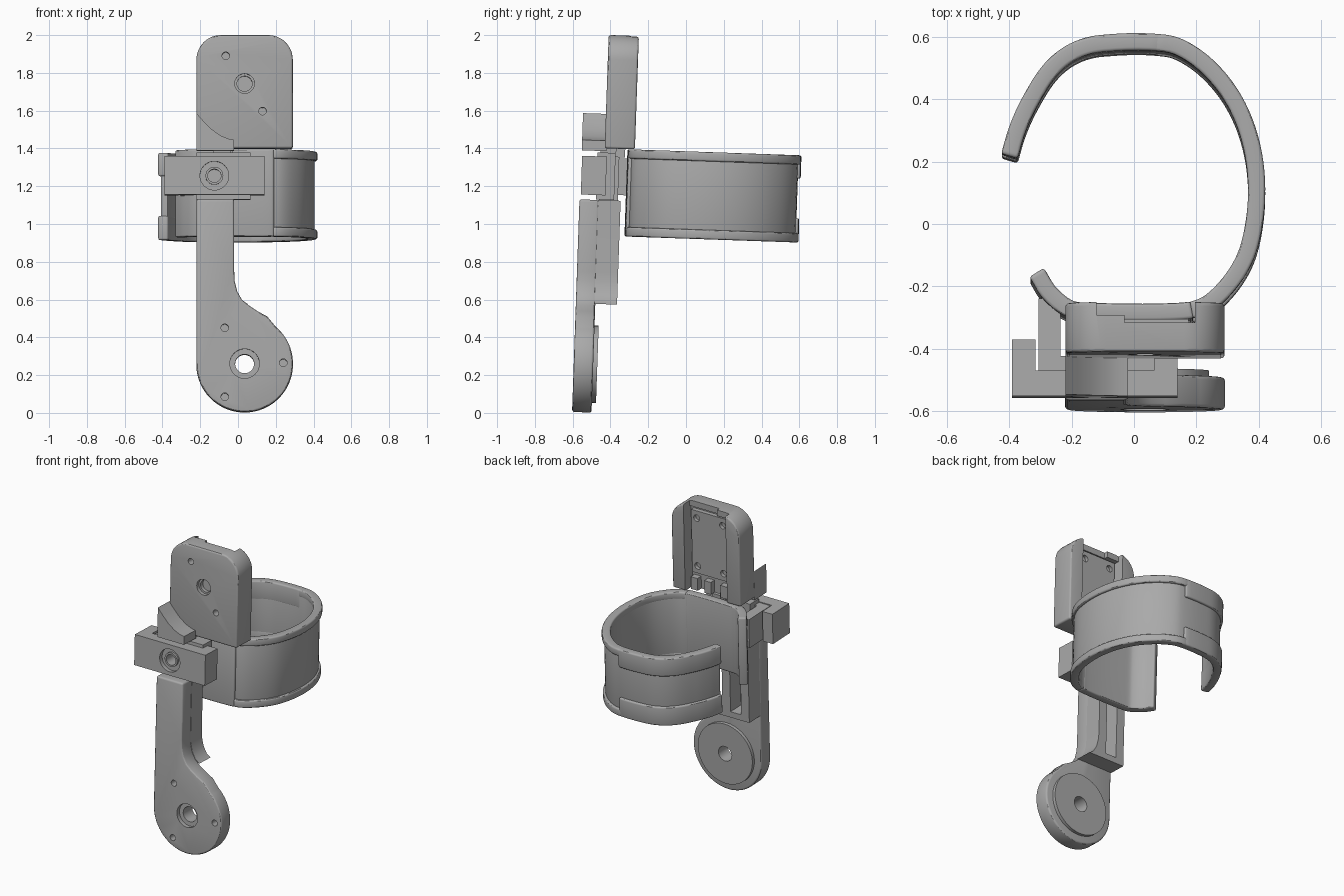
import bpy, bmesh, math
from mathutils import Matrix, Vector

old = bpy.data.objects.get("Cube")
if old:
    bpy.data.objects.remove(old, do_unlink=True)

grey = bpy.data.materials.new("grey plastic")
grey.use_nodes = True
grey.diffuse_color = (0.4, 0.4, 0.4, 1)
grey.node_tree.nodes["Principled BSDF"].inputs["Base Color"].default_value = (0.4, 0.4, 0.4, 1)
LEAN = Matrix.Rotation(math.radians(-2), 4, "X")
parts = []


def finish(name, bm):
    bmesh.ops.recalc_face_normals(bm, faces=bm.faces)
    me = bpy.data.meshes.new(name)
    bm.to_mesh(me)
    bm.free()
    me.materials.append(grey)
    ob = bpy.data.objects.new(name, me)
    bpy.context.scene.collection.objects.link(ob)
    parts.append(ob)
    return ob


def bake(ob):
    bpy.context.view_layer.update()
    ev = ob.evaluated_get(bpy.context.evaluated_depsgraph_get())
    me = bpy.data.meshes.new_from_object(ev)
    ob.modifiers.clear()
    ob.data = me


def bevel(ob, width):
    mod = ob.modifiers.new("Bevel", "BEVEL")
    mod.width, mod.segments = width, 3
    mod.limit_method, mod.angle_limit = "ANGLE", math.radians(50)
    bake(ob)
    return ob


def prism(name, pts, y0, y1, round_edge=0):
    """Extrude an x-z outline from y0 to y1."""
    bm = bmesh.new()
    face = bm.faces.new([bm.verts.new((x, y0, z)) for x, z in pts])
    ext = bmesh.ops.extrude_face_region(bm, geom=[face])
    bmesh.ops.translate(bm, vec=(0, y1 - y0, 0),
                        verts=[v for v in ext["geom"] if isinstance(v, bmesh.types.BMVert)])
    ob = finish(name, bm)
    return bevel(ob, round_edge) if round_edge else ob


def box(name, x0, x1, y0, y1, z0, z1):
    return prism(name, [(x0, z0), (x1, z0), (x1, z1), (x0, z1)], y0, y1)


def arc(cx, cz, r, a0, a1, n):
    angs = [math.radians(a0 + (a1 - a0) * i / n) for i in range(n + 1)]
    return [(cx + r * math.cos(a), cz + r * math.sin(a)) for a in angs]


def rod(name, x, z, r, y0, y1):
    return prism(name, arc(x, z, r, 0, 360, 40)[:-1], y0, y1)


def cut(ob, *cutters):
    for c in cutters:
        mod = ob.modifiers.new("Cut", "BOOLEAN")
        mod.operation, mod.solver, mod.object = "DIFFERENCE", "EXACT", c
        bake(ob)
        parts.remove(c)
        bpy.data.objects.remove(c, do_unlink=True)


# Lower arm: round motor end blending into a straight bar
CX, CZ = 0.035, 0.24
flare = [(0.02, 0.58), (-0.005, 0.625), (-0.018, 0.68), (-0.02, 0.73), (-0.02, 1.11), (-0.22, 1.11)]
arm = prism("lower_arm", arc(CX, CZ, 0.256, 180, 410, 60)
            + [(0.155, 0.49), (0.1, 0.52), (0.055, 0.55)] + flare, -0.603, -0.5, 0.012)
small_holes = [(-0.07, 0.43), (-0.07, 0.065), (0.24, 0.245)]
pad = rod("bearing_pad", CX, CZ, 0.205, -0.51, -0.478)
for ob in (arm, pad):
    cut(ob, rod("bore", CX, CZ, 0.05, -0.7, -0.4))
cut(arm, rod("counterbore", CX, CZ, 0.078, -0.7, -0.575),
    *[rod("screw", x, z, 0.02, -0.7, -0.52) for x, z in small_holes])

# Thick channel behind the straight bar
channel = prism("arm_channel", [(-0.22, 0.56), (0.05, 0.56)] + flare, -0.505, -0.385)
cut(channel, box("groove", -0.16, -0.08, -0.495, -0.3, 0.6, 1.3))

# Slide plate and clamp block
slide = box("slide_plate", -0.22, 0.065, -0.516, -0.42, 1.113, 1.362)
tongue = box("arm_tongue", -0.13, -0.04, -0.5, -0.4, 1.05, 1.41)
leg = box("band_leg", -0.305, -0.235, -0.516, -0.285, 1.14, 1.335)
bridge = box("leg_bridge", -0.24, -0.2, -0.516, -0.47, 1.14, 1.335)
clamp = box("clamp_bar", -0.39, 0.14, -0.597, -0.516, 1.136, 1.341)
for ob in (clamp, slide, tongue):
    cut(ob, rod("bolt_bore", -0.125, 1.236, 0.037, -0.7, -0.45))
cut(clamp, rod("bolt_sink", -0.125, 1.236, 0.076, -0.7, -0.57))
rim = rod("bolt_collar", -0.125, 1.236, 0.047, -0.585, -0.53)
cut(rim, rod("collar_bore", -0.125, 1.236, 0.035, -0.7, -0.4))
box("clamp_prong_right", -0.39, -0.315, -0.52, -0.416, 1.136, 1.341)
box("clamp_prong_left", 0.065, 0.14, -0.52, -0.466, 1.136, 1.341)

# Upper head: rounded housing with an open pocket at the back
outline = [(-0.22, 1.385), (0.29, 1.385)] + arc(0.16, 1.855, 0.13, 0, 90, 12) \
    + arc(-0.09, 1.855, 0.13, 90, 180, 12)
head = prism("head_housing", outline, -0.479, -0.319, 0.012)
cut(head, box("pocket", -0.12, 0.195, -0.4, -0.2, 1.3, 1.945),
    box("top_slot", -0.12, 0.195, -0.36, -0.2, 1.9, 2.2),
    box("top_notch", -0.03, 0.195, -0.385, -0.2, 1.93, 2.2),
    rod("axle_sink", CX, 1.728, 0.052, -0.6, -0.455),
    rod("axle", CX, 1.728, 0.04, -0.6, -0.43),
    *[rod("screw", x, z, 0.02, -0.6, -0.39) for x, z in ((-0.065, 1.875), (0.13, 1.582))])
plate = box("pocket_plate", -0.1, 0.175, -0.41, -0.372, 1.5, 1.93)
cut(plate, *[rod("plate_screw", x, z, 0.022, -0.395, -0.3)
             for x in (-0.06, 0.135) for z in (1.55, 1.88)])
for i, x in enumerate((-0.09, 0.03, 0.13)):
    box("pocket_post_%d" % (i + 1), x, x + 0.05, -0.41, -0.36, 1.386, 1.47)
box("head_stem", -0.07, -0.03, -0.42, -0.37, 1.34, 1.45)

# Curved gusset at the front of the head
prism("head_gusset", [(-0.22, 1.37), (-0.02, 1.37), (-0.02, 1.425)]
      + [(-0.05, 1.431), (-0.09, 1.447), (-0.14, 1.482), (-0.18, 1.522), (-0.22, 1.567)], -0.6, -0.47)

# Open arm band: outer outline swept as layered strips
ring = [(-0.335, -0.17), (-0.29, -0.24), (-0.22, -0.295), (-0.15, -0.307), (0.15, -0.307),
        (0.24, -0.285), (0.32, -0.215), (0.38, -0.12), (0.41, -0.01), (0.42, 0.12),
        (0.405, 0.25), (0.365, 0.37), (0.3, 0.475), (0.21, 0.56), (0.11, 0.605),
        (-0.11, 0.605), (-0.21, 0.575), (-0.29, 0.51), (-0.36, 0.4), (-0.4, 0.31), (-0.425, 0.225)]
ring = [Vector((x, y - 0.048)) for x, y in ring]


def on_ring(t):
    i = min(int(t), len(ring) - 2)
    f = t - i
    p0, p1, p2, p3 = [ring[max(0, min(len(ring) - 1, i + k))] for k in (-1, 0, 1, 2)]
    # tangents scaled to the segment keep the straight runs flat
    seg = (p2 - p1).length
    m1, m2 = (p2 - p0).normalized() * seg, (p3 - p1).normalized() * seg
    a, b = f * f * (3 - 2 * f), f * (1 - f)
    pos = p1 * (1 - a) + p2 * a + m1 * b * (1 - f) - m2 * b * f
    return pos


def strip(name, t0, t1, inner, outer, z0, z1, round_edge=0.01):
    bm = bmesh.new()
    n = int((t1 - t0) * 6)
    rows = []
    for k in range(n + 1):
        t = t0 + (t1 - t0) * k / n
        p = on_ring(t)
        d = (on_ring(min(t + 0.02, 20)) - on_ring(max(t - 0.02, 0))).normalized()
        out = Vector((d.y, -d.x))
        q0, q1 = p + out * inner, p + out * outer
        rows.append([bm.verts.new((q.x, q.y, z)) for q, z in ((q0, z0), (q1, z0), (q1, z1), (q0, z1))])
    for a, b in zip(rows, rows[1:]):
        for j in range(4):
            bm.faces.new((a[j], a[j - 1], b[j - 1], b[j]))
    bm.faces.new(rows[0])
    bm.faces.new(rows[-1])
    return bevel(finish(name, bm), round_edge)


LOW, TOP = 0.922, 1.384
strip("band_wall", 0.05, 19.95, -0.054, -0.015, LOW + 0.01, TOP - 0.01, 0.004)
strip("band_front_pad", 0, 4.45, -0.055, 0, LOW, TOP)
for level, z0, z1, w0, w1 in (("lower", LOW, 0.972, LOW, 1.05), ("upper", 1.335, TOP, 1.26, TOP)):
    strip("band_%s_rim" % level, 4.4, 14.2, -0.055, 0, z0, z1)
    strip("band_%s_wide_rim" % level, 14.1, 20, -0.055, 0, w0, w1)

# Lean the whole assembly and shade it
for ob in parts:
    ob.data.transform(LEAN)
    ob.data.shade_smooth()
    ob.data.set_sharp_from_angle(angle=math.radians(30))
